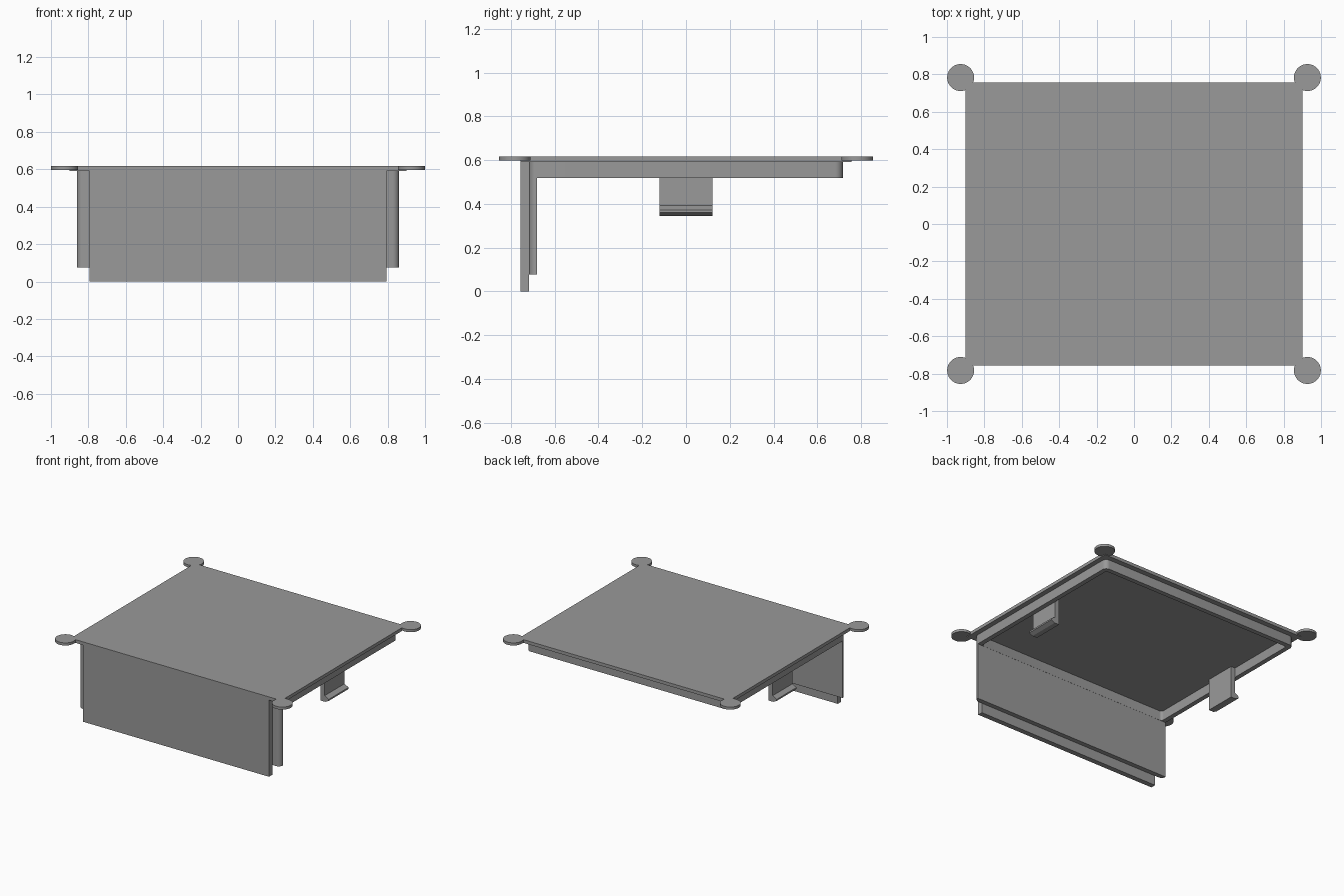
import bpy, bmesh, math

if "Cube" in bpy.data.objects:
    bpy.data.objects.remove(bpy.data.objects["Cube"])

grey = bpy.data.materials.new("mid grey")
grey.diffuse_color = (0.32, 0.32, 0.32, 1)
grey.use_nodes = True
grey.node_tree.nodes["Principled BSDF"].inputs["Base Color"].default_value = grey.diffuse_color


def finish(name, bm, smooth=False):
    bmesh.ops.recalc_face_normals(bm, faces=bm.faces)
    mesh = bpy.data.meshes.new(name)
    bm.to_mesh(mesh)
    bm.free()
    mesh.materials.append(grey)
    obj = bpy.data.objects.new(name, mesh)
    bpy.context.collection.objects.link(obj)
    if smooth:
        bpy.context.view_layer.objects.active = obj
        obj.select_set(True)
        bpy.ops.object.shade_smooth_by_angle(angle=math.radians(35))
        obj.select_set(False)
    return obj


def extrude(name, points, offset, smooth=False):
    """Closed 3D outline swept along offset."""
    bm = bmesh.new()
    face = bm.faces.new([bm.verts.new(p) for p in points])
    new = bmesh.ops.extrude_face_region(bm, geom=[face], use_keep_orig=True)["geom"]
    bmesh.ops.translate(bm, vec=offset, verts=[v for v in new if isinstance(v, bmesh.types.BMVert)])
    return finish(name, bm, smooth)


def box(name, x0, x1, y0, y1, z0, z1):
    return extrude(name, [(x0, y0, z0), (x1, y0, z0), (x1, y1, z0), (x0, y1, z0)], (0, 0, z1 - z0))


def rounded(hx, hy, r, n=6):
    """Rounded rectangle outline."""
    pts = []
    for k, (sx, sy) in enumerate([(1, 1), (-1, 1), (-1, -1), (1, -1)]):
        for i in range(n + 1):
            a = math.pi / 2 * (k + i / n)
            pts.append((sx * (hx - r) + r * math.cos(a), sy * (hy - r) + r * math.sin(a)))
    return pts


TOP, UNDER = 0.617, 0.592

# Lid plate
box("lid_plate", -0.9, 0.9, -0.757, 0.757, UNDER, TOP)

# Round corner tabs
for sx, sx_name in ((-1, "left"), (1, "right")):
    for sy, sy_name in ((-1, "front"), (1, "back")):
        ring = [(sx * 0.927 + 0.072 * math.cos(a), sy * 0.783 + 0.072 * math.sin(a), 0.597)
                for a in (math.tau * i / 40 for i in range(40))]
        extrude(f"corner_tab_{sy_name}_{sx_name}", ring, (0, 0, TOP - 0.597), True)

# Rounded rim under the lid
bm = bmesh.new()
outer, inner = rounded(0.862, 0.717, 0.036), rounded(0.826, 0.681, 0.02)
loops = [[bm.verts.new((x, y, z)) for x, y in pts]
         for pts, z in ((outer, 0.518), (outer, UNDER), (inner, UNDER), (inner, 0.518))]
n = len(outer)
for a in range(4):
    for i in range(n):
        p, q = loops[a], loops[(a + 1) % 4]
        bm.faces.new((p[i], p[(i + 1) % n], q[(i + 1) % n], q[i]))
finish("lid_rim", bm, True)

# Inner front panel: the front of the rim carried downwards
front = [(x, y, 0.076) for x, y in outer if y < -0.68]
front = [(-0.862, -0.682, 0.076)] + front + [(0.862, -0.682, 0.076)]
extrude("inner_front_panel", front, (0, 0, UNDER - 0.076), True)

# Outer front panel
box("outer_front_panel", -0.795, 0.795, -0.757, -0.717, 0, UNDER)

# Side clips with an outward hook
for s, side in ((-1, "left"), (1, "right")):
    profile = [(0.79, 0.345), (0.83, 0.345), (0.86, 0.36), (0.86, 0.372),
               (0.826, 0.392), (0.826, UNDER), (0.79, UNDER)]
    extrude(f"clip_{side}", [(s * x, -0.121, z) for x, z in profile], (0, 0.242, 0))
